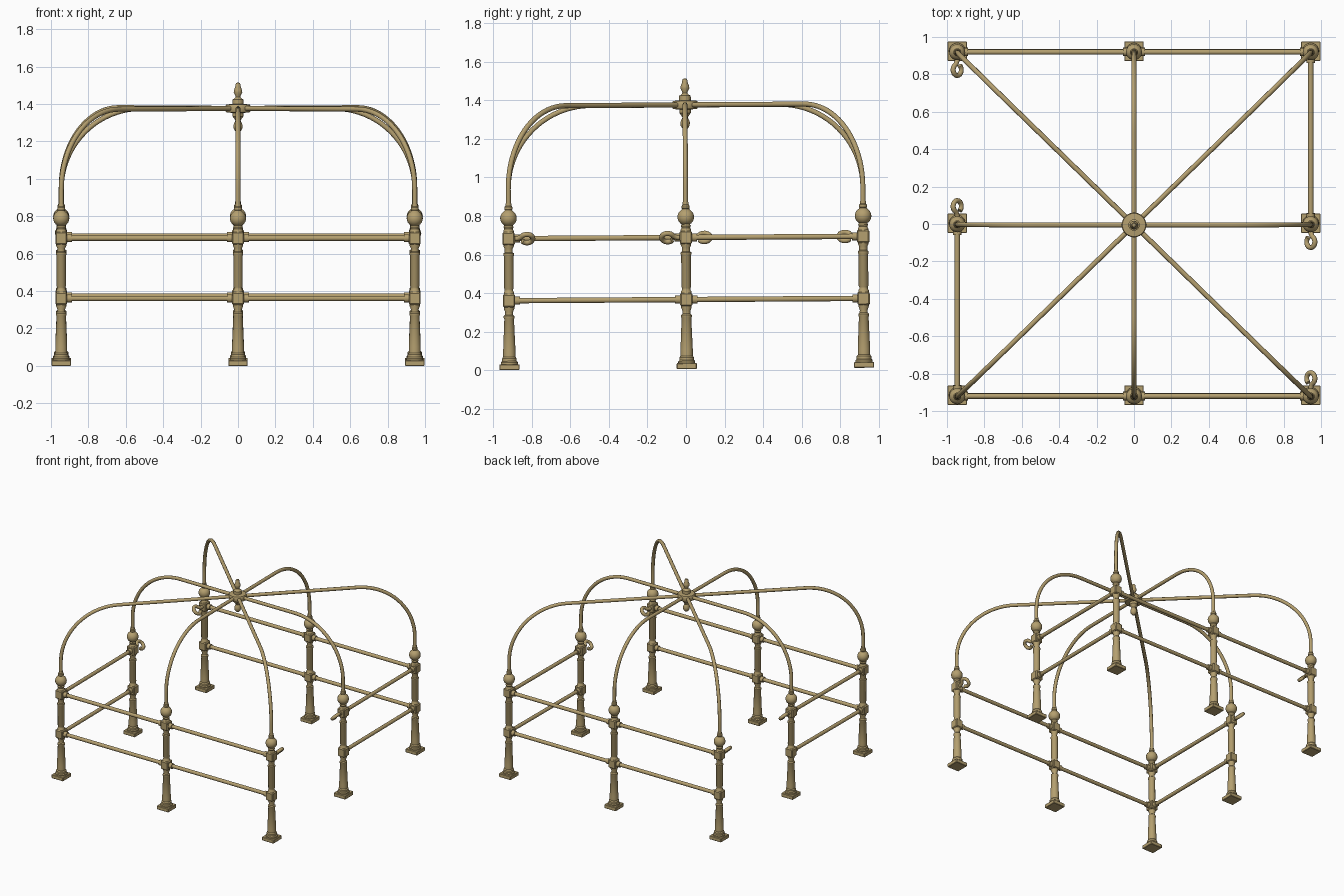
import bpy, bmesh
from math import sin, cos, pi, radians, atan2, hypot
from mathutils import Matrix, Vector

if "Cube" in bpy.data.objects:
    bpy.data.objects.remove(bpy.data.objects["Cube"])

brass = bpy.data.materials.new("brass")
brass.diffuse_color = (0.46, 0.35, 0.16, 1)
brass.use_nodes = True
brass.node_tree.nodes["Principled BSDF"].inputs["Base Color"].default_value = brass.diffuse_color
PX, PY = 0.945, 0.92
Z_LOW, Z_HIGH, Z_ARCH = 0.36, 0.682, 1.37
TUBE = 0.0135


def finish(ob, angle=35):
    if not ob.data.materials:
        ob.data.materials.append(brass)
    bpy.ops.object.select_all(action='DESELECT')
    ob.select_set(True)
    bpy.context.view_layer.objects.active = ob
    bpy.ops.object.shade_smooth_by_angle(angle=radians(angle))
    return ob


def mesh_object(name, bm):
    me = bpy.data.meshes.new(name)
    bmesh.ops.recalc_face_normals(bm, faces=bm.faces)
    bm.to_mesh(me)
    bm.free()
    ob = bpy.data.objects.new(name, me)
    bpy.context.collection.objects.link(ob)
    return finish(ob)


def lathe(bm, profile, n=20):
    rings = [[bm.verts.new((r * cos(2 * pi * i / n), r * sin(2 * pi * i / n), z))
              for i in range(n)] for r, z in profile]
    for a, b in zip(rings, rings[1:]):
        for i in range(n):
            j = (i + 1) % n
            bm.faces.new((a[i], a[j], b[j], b[i]))
    bm.faces.new(rings[0])
    bm.faces.new(rings[-1])


def box(bm, half, z0, z1, bevel):
    m = Matrix.Translation((0, 0, (z0 + z1) / 2)) @ Matrix.Diagonal((2 * half, 2 * half, z1 - z0, 1))
    verts = bmesh.ops.create_cube(bm, size=1, matrix=m)['verts']
    edges = list({e for v in verts for e in v.link_edges})
    bmesh.ops.bevel(bm, geom=edges, offset=bevel, segments=1, affect='EDGES')


def tube(name, points, radius):
    cu = bpy.data.curves.new(name, 'CURVE')
    cu.dimensions = '3D'
    cu.bevel_depth, cu.bevel_resolution, cu.use_fill_caps = radius, 3, True
    sp = cu.splines.new('POLY')
    sp.points.add(len(points) - 1)
    for p, co in zip(sp.points, points):
        p.co = (*co, 1)
    ob = bpy.data.objects.new(name, cu)
    bpy.context.collection.objects.link(ob)
    bpy.ops.object.select_all(action='DESELECT')
    ob.select_set(True)
    bpy.context.view_layer.objects.active = ob
    bpy.ops.object.convert(target='MESH')
    return finish(bpy.context.view_layer.objects.active, 50)


# Turned post: base plate, tapered leg, two rail joints, ball and neck
ball = [(0.043 * cos(a), 0.788 + 0.043 * sin(a)) for a in [radians(t) for t in range(-60, 61, 12)]]
profile = [(0.044, 0.028), (0.044, 0.04), (0.038, 0.046), (0.038, 0.06), (0.032, 0.068),
           (0.032, 0.1), (0.025, 0.265), (0.028, 0.27), (0.028, 0.28), (0.021, 0.287),
           (0.020, 0.30), (0.027, 0.318), (0.027, 0.402), (0.022, 0.41), (0.022, 0.42),
           (0.025, 0.425), (0.025, 0.59), (0.028, 0.595), (0.028, 0.605), (0.021, 0.61),
           (0.021, 0.63), (0.027, 0.642), (0.027, 0.722), (0.022, 0.732), (0.026, 0.742)] + ball + [
           (0.018, 0.83), (0.021, 0.834), (0.021, 0.846), (0.016, 0.852), (0.0155, 0.865)]
bm = bmesh.new()
box(bm, 0.052, 0, 0.03, 0.003)
for z in (Z_LOW, Z_HIGH):
    box(bm, 0.032, z - 0.034, z + 0.034, 0.006)
lathe(bm, profile)
post = mesh_object("post", bm)
spots = [(x, y) for x in (-PX, 0, PX) for y in (-PY, 0, PY) if (x, y) != (0, 0)]
post.location = (*spots[0], 0)
for x, y in spots[1:]:
    p = post.copy()
    bpy.context.collection.objects.link(p)
    p.location = (x, y, 0)

# Arched roof tubes, all with the same bend radius
R = 0.43
for x, y in spots:
    d = hypot(x, y)
    path = [(d, 0.85)] + [(d - R + R * cos(t * pi / 40), Z_ARCH - R + R * sin(t * pi / 40))
                          for t in range(21)] + [(0, Z_ARCH)]
    tube("roof_arch", [(x * r / d, y * r / d, z) for r, z in path], TUBE)

# Rails with end collars: full front and back, half of each side
spans = [((-PX, s * PY), (0, s * PY)) for s in (-1, 1)]
spans += [((0, s * PY), (PX, s * PY)) for s in (-1, 1)]
spans += [((-PX, -PY), (-PX, 0)), ((PX, 0), (PX, PY))]
for a, b in spans:
    for z in (Z_LOW, Z_HIGH):
        p, q = Vector((*a, z)), Vector((*b, z))
        u = (q - p).normalized()
        tube("rail", [p, q], 0.0145)
        tube("rail_collar", [p, p + u * 0.058], 0.022)
        tube("rail_collar", [q, q - u * 0.058], 0.022)

# Curled hooks, tilted outward, facing each other across the two openings
for sx, y, sy in ((-1, 0, 1), (-1, PY, -1), (1, 0, -1), (1, -PY, 1)):
    flat = [(0, 0.02), (0, 0.045)]
    flat += [(0.031 * sin(radians(t)), 0.095 - 0.031 * cos(radians(t))) for t in range(20, 321, 20)]
    k = 0.7071
    tube("hook", [(sx * (PX + w * k), y + sy * v, Z_HIGH + w * k) for w, v in flat], 0.0135)

# Central hub with finial above and drop below
bm = bmesh.new()
lathe(bm, [(0.004, 1.243), (0.014, 1.248), (0.023, 1.262), (0.025, 1.28), (0.018, 1.296),
           (0.014, 1.305), (0.022, 1.318), (0.030, 1.328), (0.030, 1.346), (0.062, 1.349),
           (0.066, 1.355), (0.066, 1.385), (0.062, 1.391), (0.030, 1.394), (0.030, 1.418),
           (0.020, 1.422), (0.013, 1.432), (0.015, 1.44), (0.023, 1.455), (0.022, 1.468),
           (0.015, 1.484), (0.014, 1.497), (0.010, 1.505), (0.003, 1.508)], 24)
mesh_object("hub_finial", bm)

# The whole frame leans very slightly
bpy.context.view_layer.update()
lean = Matrix.Translation((0, 0.004, 0.0065)) @ Matrix.Rotation(radians(0.38), 4, 'X')
for ob in bpy.context.scene.objects:
    ob.matrix_world = lean @ ob.matrix_world
